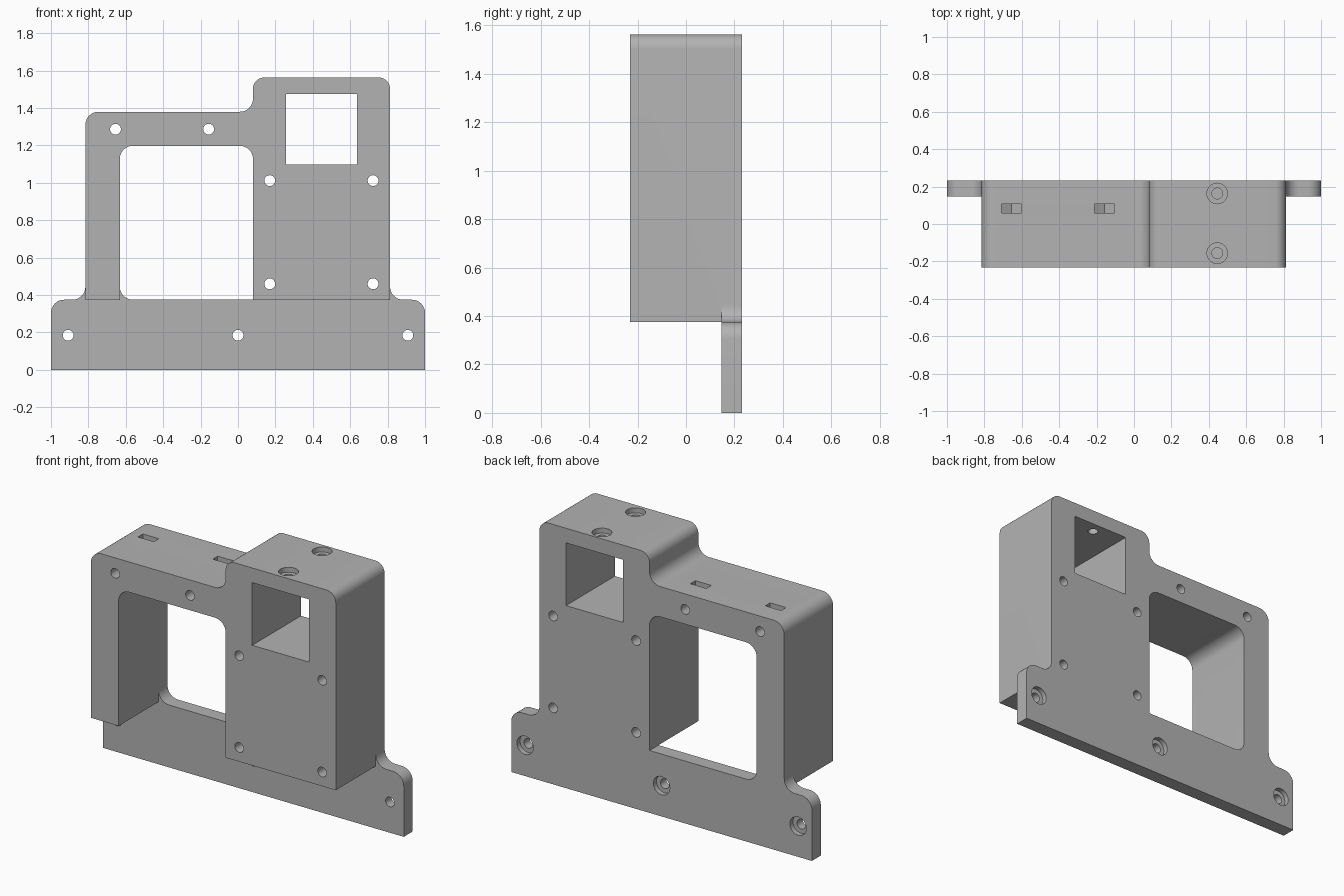
import bpy, bmesh, math
from mathutils import Vector, Matrix

cube = bpy.data.objects.get("Cube")
if cube:
    bpy.data.objects.remove(cube, do_unlink=True)

grey = bpy.data.materials.new("matte grey")
grey.use_nodes = True
grey.diffuse_color = (0.45, 0.45, 0.45, 1)
grey.node_tree.nodes["Principled BSDF"].inputs["Base Color"].default_value = (0.45, 0.45, 0.45, 1)

FRONT, BACK, SHELF = -0.232, 0.232, 0.147    # depth planes
LEFT, RIGHT, STEP, INNER = -0.816, 0.813, 0.08, -0.632
BASE, LOW, HIGH, LINTEL = 0.375, 1.38, 1.563, 1.198
R = 0.07


def rounded(corners, steps=8):
    """Turn (x, z, radius) corners into an outline with tangent arcs."""
    out = []
    for i, (x, z, r) in enumerate(corners):
        p = Vector((x, z))
        if r == 0:
            out.append(p)
            continue
        a = (Vector(corners[i - 1][:2]) - p).normalized()
        b = (Vector(corners[(i + 1) % len(corners)][:2]) - p).normalized()
        centre = p + (a + b) * r
        for k in range(steps + 1):
            t = k / steps * math.pi / 2
            out.append(centre - b * r * math.cos(t) - a * r * math.sin(t))
    return out


def extrude(name, outline, y0, y1):
    bm = bmesh.new()
    face = bm.faces.new([bm.verts.new((p[0], y0, p[1])) for p in outline])
    res = bmesh.ops.extrude_face_region(bm, geom=[face])
    for v in res["geom"]:
        if isinstance(v, bmesh.types.BMVert):
            v.co.y = y1
    bmesh.ops.recalc_face_normals(bm, faces=bm.faces)
    return add_object(name, bm)


def add_object(name, bm):
    me = bpy.data.meshes.new(name)
    bm.to_mesh(me)
    bm.free()
    ob = bpy.data.objects.new(name, me)
    me.materials.append(grey)
    bpy.context.collection.objects.link(ob)
    return ob


def drill(name, centre, radius, length, axis):
    bm = bmesh.new()
    turn = Matrix.Rotation(math.pi / 2, 4, "X") if axis == "Y" else Matrix()
    bmesh.ops.create_cone(bm, cap_ends=True, segments=24, radius1=radius, radius2=radius,
                          depth=length, matrix=Matrix.Translation(centre) @ turn)
    return add_object(name, bm)


def combine(target, tool, operation):
    mod = target.modifiers.new("combine", "BOOLEAN")
    mod.object, mod.operation, mod.solver = tool, operation, "EXACT"
    bpy.context.view_layer.objects.active = target
    bpy.ops.object.modifier_apply(modifier=mod.name)
    bpy.data.objects.remove(tool, do_unlink=True)


# Upper outline shared by the back plate and the deep housing
upper = [(RIGHT, HIGH, 0.06), (STEP, HIGH, 0.06), (STEP, LOW, R), (LEFT, LOW, R)]

# Back plate with wide filleted foot
bracket = extrude("mounting_bracket", rounded(
    [(-1, 0, 0), (1, 0, 0), (1, BASE, R), (RIGHT, BASE, R)] + upper
    + [(LEFT, BASE, R), (-1, BASE, R)]), SHELF, BACK)
combine(bracket, extrude("plate_opening", rounded(
    [(INNER, BASE, R), (STEP, BASE, 0), (STEP, LINTEL, R), (INNER, LINTEL, R)]),
    0, 0.5), "DIFFERENCE")

# Deep housing: an arch on the left and a solid block on the right
housing = extrude("housing", rounded(
    [(STEP, BASE, 0), (RIGHT, BASE, 0)] + upper
    + [(LEFT, BASE, 0), (INNER, BASE, 0), (INNER, LINTEL, R), (STEP, LINTEL, R)]),
    FRONT, SHELF)
combine(bracket, housing, "UNION")

# Square tunnel through the block
cutters = [extrude("tunnel", [(0.257, 1.098), (0.636, 1.098), (0.636, 1.475), (0.257, 1.475)], -1, 1)]

# Screw holes through the housing
for x, z in [(-0.655, 1.287), (-0.157, 1.287)] + [(x, z) for x in (0.17, 0.722) for z in (0.46, 1.012)]:
    cutters.append(drill("screw_hole", (x, 0, z), 0.029, 2, "Y"))

# Foot holes, counterbored from behind
for x in (-0.908, 0, 0.908):
    cutters.append(drill("foot_bore", (x, BACK, 0.185), 0.055, 0.06, "Y"))
    cutters.append(drill("foot_hole", (x, BACK, 0.185), 0.029, 0.4, "Y"))

# Top holes into the tunnel, counterbored from above
for y in (-0.156, 0.163):
    cutters.append(drill("top_bore", (0.445, y, HIGH), 0.055, 0.06, "Z"))
    cutters.append(drill("top_hole", (0.445, y, HIGH), 0.029, 0.3, "Z"))

# Nut slots with pointed floors
for x in (-0.655, -0.157):
    w = 0.053
    cutters.append(extrude("nut_slot", [(x - w, 1.5), (x - w, 1.257), (x, 1.226),
                                        (x + w, 1.257), (x + w, 1.5)], 0.06, 0.107))

for tool in cutters:
    combine(bracket, tool, "DIFFERENCE")

bpy.ops.object.select_all(action="DESELECT")
bracket.select_set(True)
bpy.context.view_layer.objects.active = bracket
bpy.ops.object.shade_smooth_by_angle(angle=math.radians(30))
